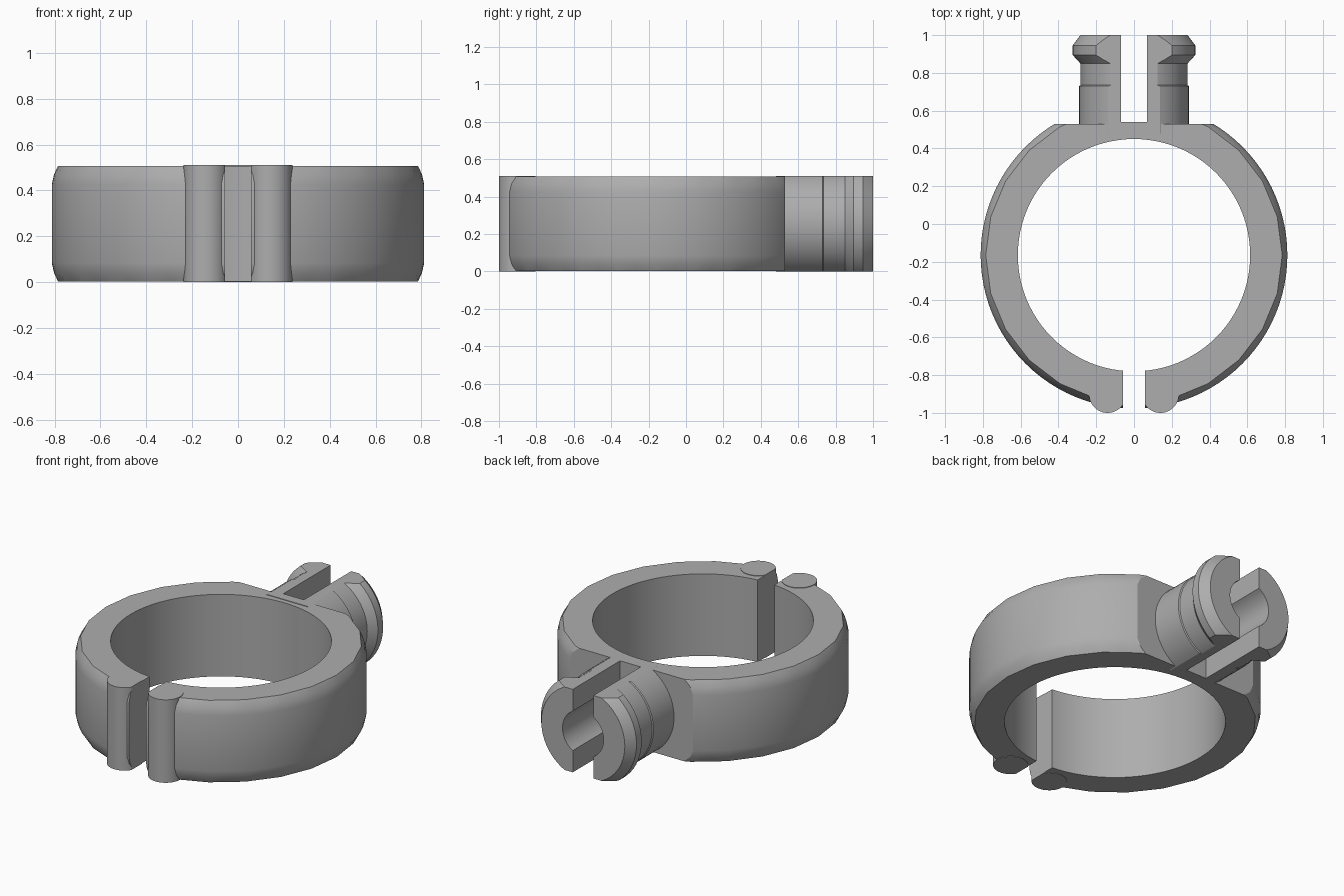
import bpy, bmesh, math
from mathutils import Matrix, Vector

if "Cube" in bpy.data.objects:
    bpy.data.objects.remove(bpy.data.objects["Cube"])

H = 0.51            # overall height
CY = -0.165         # ring centre in y
MID = H / 2

grey = bpy.data.materials.new("grey plastic")
grey.use_nodes = True
color = (0.42, 0.42, 0.42, 1)
grey.diffuse_color = color
grey.node_tree.nodes["Principled BSDF"].inputs["Base Color"].default_value = color


def make(name, bm):
    bmesh.ops.recalc_face_normals(bm, faces=bm.faces)
    me = bpy.data.meshes.new(name)
    bm.to_mesh(me)
    bm.free()
    me.materials.append(grey)
    ob = bpy.data.objects.new(name, me)
    bpy.context.collection.objects.link(ob)
    return ob


def lathe(name, profile, steps, closed, place, radius=lambda r, z, a: r):
    """Spin (radius, height) points around z, then move by the place matrix."""
    bm = bmesh.new()
    rings = []
    for i in range(steps):
        a = math.tau * i / steps
        rings.append([bm.verts.new((radius(r, z, a) * math.cos(a),
                                    radius(r, z, a) * math.sin(a), z)) for r, z in profile])
    n = len(profile)
    for i in range(steps):
        p, q = rings[i], rings[(i + 1) % steps]
        for j in range(n if closed else n - 1):
            k = (j + 1) % n
            bm.faces.new((p[j], q[j], q[k], p[k]))
    if not closed:
        bm.faces.new([r[0] for r in rings])
        bm.faces.new([r[-1] for r in rings])
    bm.transform(place)
    return make(name, bm)


def box(name, x, y, z):
    bm = bmesh.new()
    bmesh.ops.create_cube(bm, size=1)
    for v in bm.verts:
        v.co = Vector([(lo + hi) / 2 + c * (hi - lo) for c, (lo, hi) in zip(v.co, (x, y, z))])
    return make(name, bm)


def boolean(ob, cutter, operation="DIFFERENCE", keep=False):
    mod = ob.modifiers.new("cut", "BOOLEAN")
    mod.object, mod.operation, mod.solver = cutter, operation, "EXACT"
    bpy.context.view_layer.objects.active = ob
    bpy.ops.object.modifier_apply(modifier=mod.name)
    if not keep:
        bpy.data.objects.remove(cutter)


def smooth(ob, angle):
    bpy.ops.object.select_all(action="DESELECT")
    ob.select_set(True)
    bpy.context.view_layer.objects.active = ob
    bpy.ops.object.shade_smooth_by_angle(angle=math.radians(angle))


# Clamp ring: round bore, softened outer rims with a faceted top and bottom edge
def faceted(r, z, a):
    if r < 0.7 or r > 0.79:
        return r
    step = math.tau / 24
    return r * math.cos(step / 2) / math.cos(a % step - step / 2)


low, high = 0.003, H - 0.003
ring_profile = [(0.615, low), (0.785, low), (0.802, 0.04), (0.812, 0.085),
                (0.812, H - 0.085), (0.802, H - 0.04), (0.785, high), (0.615, high)]
ring = lathe("clamp_ring", ring_profile, 96, True, Matrix.Translation((0, CY, 0)), faceted)
boolean(ring, box("back_cut", (-1, 1), (0.53, 1.2), (-1, 1)))
boolean(ring, box("gap_cut", (-0.057, 0.057), (-1.2, -0.5), (-1, 1)))
smooth(ring, 25)

# Rounded lips beside the front gap
for side, name in ((1, "left_lip"), (-1, "right_lip")):
    lip = lathe(name, [(0.098, 0), (0.098, H)], 48, False,
                Matrix.Translation((side * 0.14, -0.902, 0)))
    boolean(lip, box("gap_cut", (-0.057, 0.057), (-1.2, -0.5), (-1, 1)))
    smooth(lip, 30)

# Split snap post: flanged round peg, flattened, slotted and bored
along_y = Matrix.Translation((0, 0, MID)) @ Matrix.Rotation(-math.pi / 2, 4, "X")
post_profile = [(0.29, 0.48), (0.29, 0.73), (0.284, 0.735), (0.284, 0.85),
                (0.325, 0.895), (0.325, 0.945), (0.284, 1)]
post = lathe("snap_post", post_profile, 64, False, along_y)
boolean(post, box("flats", (-1, 1), (0, 2), (0, H)), "INTERSECT")
boolean(post, box("slot", (-0.07, 0.07), (0.54, 1.2), (-1, 1)))
boolean(post, lathe("bore", [(0.14, 0.54), (0.14, 1.2)], 48, False, along_y))
smooth(post, 25)
